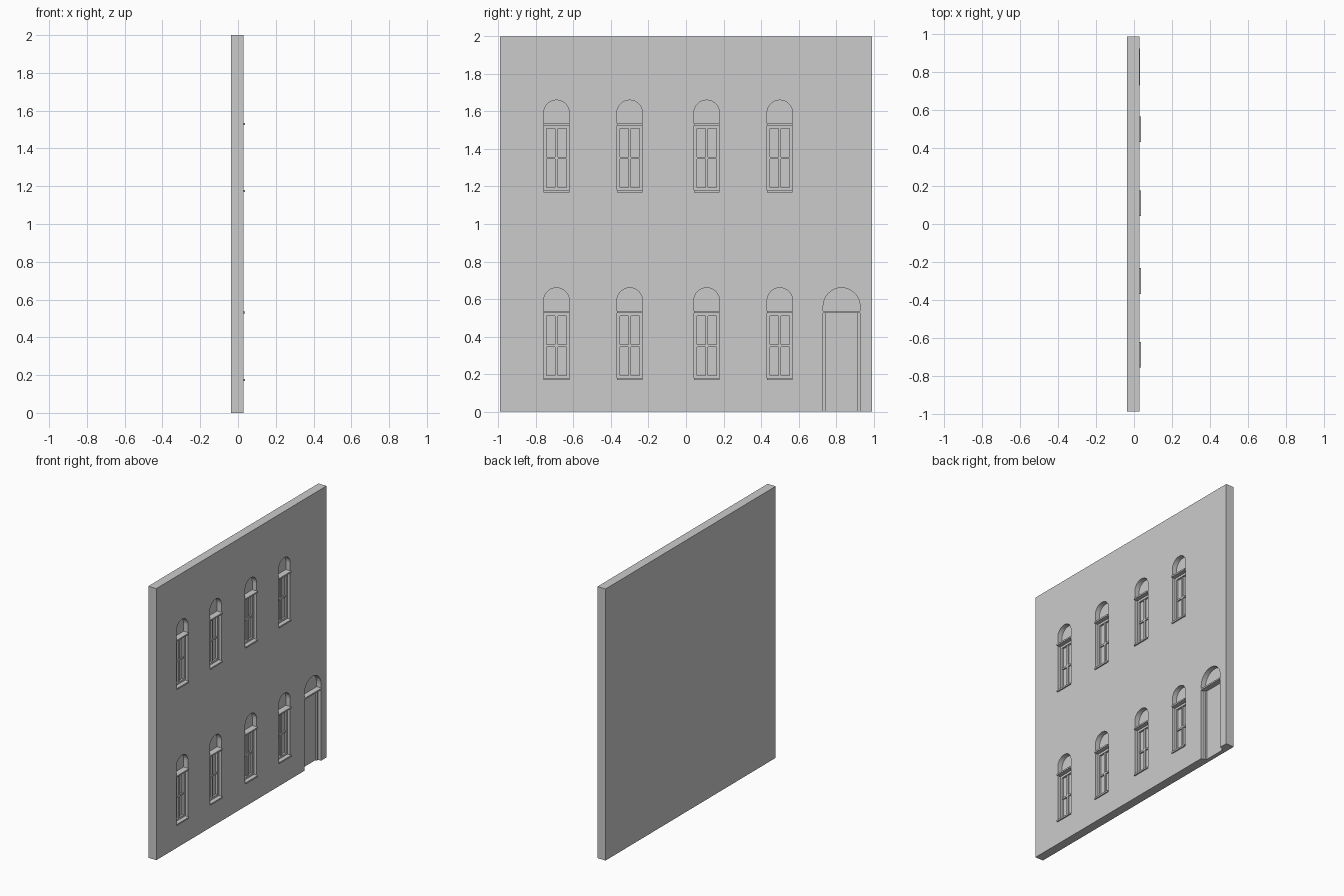
import bpy, bmesh, math

if "Cube" in bpy.data.objects:
    bpy.data.objects.remove(bpy.data.objects["Cube"])

BACK, FRONT, RECESS, LIP = -0.038, 0.028, -0.008, 0.037
WINDOW_YS = (-0.69, -0.30, 0.11, 0.50)
FLOORS = (0.0, 1.0)
HALF_W = 0.068
DOOR_Y, DOOR_HALF = 0.829, 0.098


def add_box(bm, x, y, z):
    # Box from (min, max) ranges
    v = [bm.verts.new((a, b, c)) for a in x for b in y for c in z]
    for f in ((0, 1, 3, 2), (4, 6, 7, 5), (0, 4, 5, 1), (2, 3, 7, 6), (0, 2, 6, 4), (1, 5, 7, 3)):
        bm.faces.new([v[i] for i in f])


def add_arch(bm, y, half, z0, top, x0, x1, steps=16):
    # Round-headed opening extruded along x
    spring = top - half
    pts = [(y - half, z0), (y + half, z0)]
    pts += [(y + half * math.cos(math.pi * i / steps), spring + half * math.sin(math.pi * i / steps))
            for i in range(steps + 1)]
    face = bm.faces.new([bm.verts.new((x0, p, q)) for p, q in pts])
    ext = bmesh.ops.extrude_face_region(bm, geom=[face])
    bmesh.ops.translate(bm, vec=(x1 - x0, 0, 0),
                        verts=[g for g in ext["geom"] if isinstance(g, bmesh.types.BMVert)])


def finish(bm, name):
    bmesh.ops.recalc_face_normals(bm, faces=bm.faces)
    me = bpy.data.meshes.new(name)
    bm.to_mesh(me)
    bm.free()
    ob = bpy.data.objects.new(name, me)
    bpy.context.collection.objects.link(ob)
    return ob


# Wall slab
bm = bmesh.new()
add_box(bm, (BACK, FRONT), (-0.99, 0.99), (0, 2))
wall = finish(bm, "wall")

# Arched recesses for windows and door
bm = bmesh.new()
for base in FLOORS:
    for y in WINDOW_YS:
        add_arch(bm, y, HALF_W, base + 0.178, base + 0.66, RECESS, 0.1)
add_arch(bm, DOOR_Y, DOOR_HALF, -0.1, 0.66, RECESS, 0.1)
cutter = finish(bm, "opening_cutter")
cutter.hide_render = True
mod = wall.modifiers.new("openings", "BOOLEAN")
mod.operation = "DIFFERENCE"
mod.solver = "EXACT"
mod.object = cutter
bpy.context.view_layer.objects.active = wall
bpy.ops.object.modifier_apply(modifier=mod.name)
bpy.data.objects.remove(cutter)

# Window joinery: frame, glazing bars, transom ledge and sill
for n, base in enumerate(FLOORS):
    for k, y in enumerate(WINDOW_YS):
        lo, hi = base + 0.178, base + 0.525
        mid = (lo + hi) / 2
        l, r = y - HALF_W, y + HALF_W
        bm = bmesh.new()
        fx = (RECESS - 0.005, RECESS + 0.014)
        add_box(bm, fx, (l, l + 0.016), (lo, hi))
        add_box(bm, fx, (r - 0.016, r), (lo, hi))
        add_box(bm, fx, (l + 0.016, r - 0.016), (lo, lo + 0.016))
        add_box(bm, fx, (l + 0.016, r - 0.016), (hi - 0.016, hi))
        bx = (RECESS - 0.005, RECESS + 0.01)
        add_box(bm, bx, (y - 0.007, y + 0.007), (lo + 0.016, hi - 0.016))
        add_box(bm, bx, (l + 0.016, y - 0.007), (mid - 0.006, mid + 0.006))
        add_box(bm, bx, (y + 0.007, r - 0.016), (mid - 0.006, mid + 0.006))
        finish(bm, f"window_frame_{n}_{k}")
        bm = bmesh.new()
        add_box(bm, (RECESS - 0.005, LIP), (l, r), (hi, hi + 0.011))
        add_box(bm, (RECESS - 0.005, LIP), (l, r), (lo - 0.009, lo + 0.002))
        finish(bm, f"window_ledges_{n}_{k}")

# Door frame posts and transom
l, r = DOOR_Y - DOOR_HALF, DOOR_Y + DOOR_HALF
bm = bmesh.new()
for a in (l, r - 0.016):
    add_box(bm, (RECESS - 0.005, RECESS + 0.012), (a, a + 0.016), (0, 0.525))
add_box(bm, (RECESS - 0.005, 0.032), (l, r), (0.525, 0.536))
finish(bm, "door_frame")
